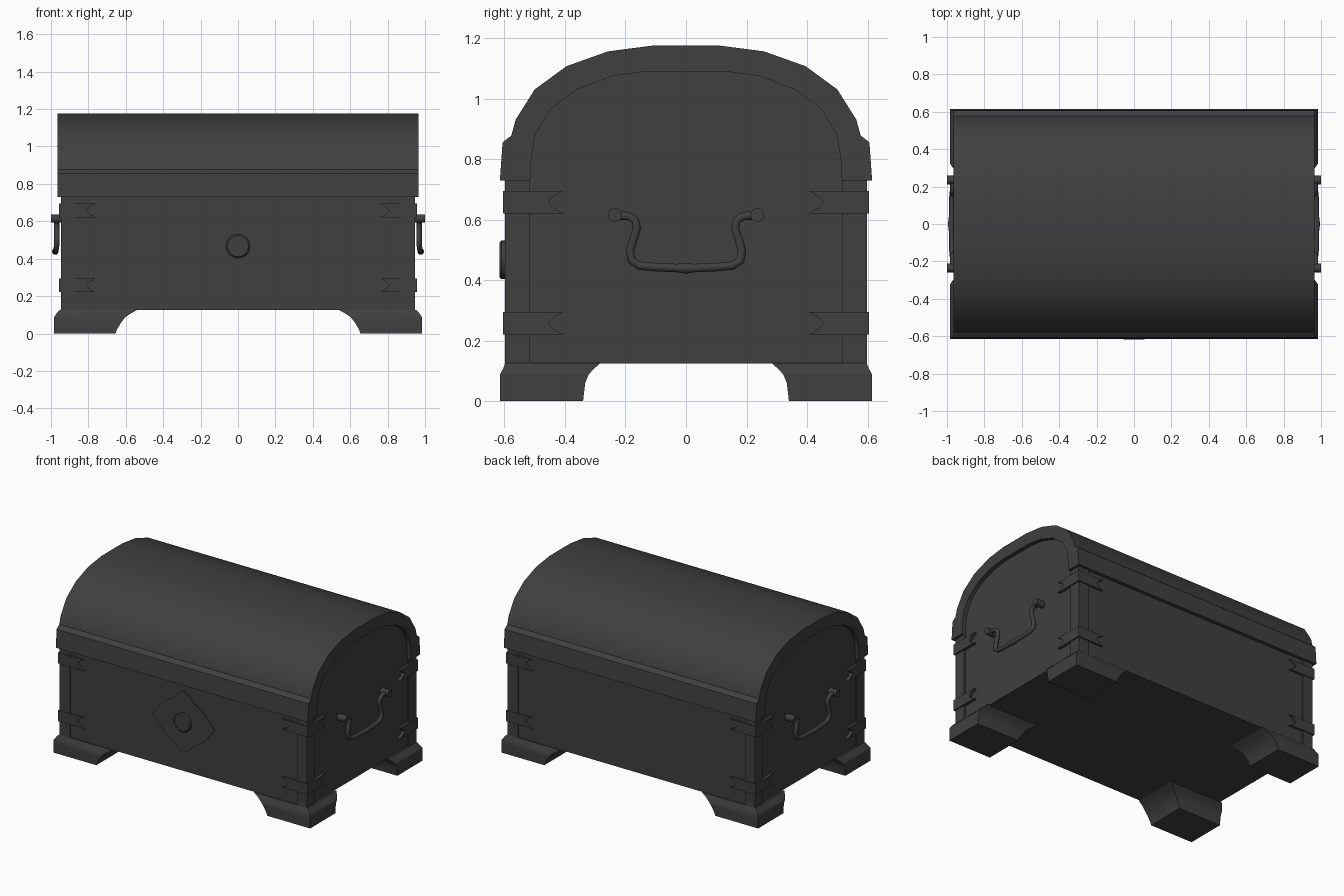
import bpy, bmesh, math
from mathutils import Vector

if "Cube" in bpy.data.objects:
    bpy.data.objects.remove(bpy.data.objects["Cube"])

dark = bpy.data.materials.new("dark_grey")
dark.diffuse_color = (0.05, 0.05, 0.05, 1)
dark.use_nodes = True
dark.node_tree.nodes["Principled BSDF"].inputs["Base Color"].default_value = dark.diffuse_color


def finish(name, bm, mirror=(), angle=30):
    bmesh.ops.recalc_face_normals(bm, faces=bm.faces)
    me = bpy.data.meshes.new(name)
    bm.to_mesh(me)
    bm.free()
    me.materials.append(dark)
    ob = bpy.data.objects.new(name, me)
    bpy.context.collection.objects.link(ob)
    bpy.ops.object.select_all(action='DESELECT')
    ob.select_set(True)
    bpy.context.view_layer.objects.active = ob
    bpy.ops.object.shade_smooth_by_angle(angle=math.radians(angle))
    if mirror:
        m = ob.modifiers.new("mirror", 'MIRROR')
        m.use_axis = ['x' in mirror, 'y' in mirror, False]
        m.use_mirror_merge = False
    return ob


def loft(bm, rings):
    loops = [[bm.verts.new(p) for p in r] for r in rings]
    n = len(loops[0])
    for a, b in zip(loops, loops[1:]):
        for i in range(n):
            j = (i + 1) % n
            bm.faces.new((a[i], a[j], b[j], b[i]))
    bm.faces.new(loops[0][::-1])
    bm.faces.new(loops[-1])


def prism(bm, pts, axis, a, b):
    place = {'x': lambda u, v, d: (d, u, v),
             'y': lambda u, v, d: (u, d, v),
             'z': lambda u, v, d: (u, v, d)}[axis]
    loft(bm, [[place(u, v, d) for u, v in pts] for d in (a, b)])


def both_sides(half):
    return half + [(-u, v) for u, v in reversed(half)]


# Arched end outlines, right half from the bottom up
outer = [(.615, .73), (.606, .855), (.577, .878), (.563, .93), (.5, 1.03),
         (.395, 1.107), (.257, 1.156), (.11, 1.175)]
inner = [(.515, .73), (.511, .8), (.498, .88), (.448, .965), (.36, 1.03),
         (.24, 1.075), (.125, 1.09)]

# Box body with arched end panels
bm = bmesh.new()
prism(bm, both_sides([(.59, .125), (.59, .73)] + inner), 'x', -.937, .937)
finish("chest_body", bm)

# Domed lid
bm = bmesh.new()
prism(bm, both_sides(outer) + both_sides(inner)[::-1], 'x', -.965, .965)
finish("lid", bm)

# Corner strips
bm = bmesh.new()
prism(bm, [(.947, -.598), (.947, -.515), (.93, -.515), (.93, -.58),
           (.87, -.58), (.87, -.598)], 'z', .125, .73)
finish("corner_strips", bm, "xy")

# Swallow-tailed metal brackets wrapping each corner
bm = bmesh.new()
for z in (.258, .658):
    def tail(edge, tip):
        notch = tip + math.copysign(.05, edge)
        mid = tip + math.copysign(.034, edge)
        return [(edge, z + .037), (tip, z + .037), (mid, z + .018), (notch, z),
                (mid, z - .018), (tip, z - .037), (edge, z - .037)]
    prism(bm, tail(.957, .76), 'y', -.605, -.58)
    prism(bm, tail(-.605, -.405), 'x', .93, .957)
finish("corner_brackets", bm, "xy")

# Flared block feet: z, outer x, outer y, inner x, inner y
bm = bmesh.new()
levels = [(0, .983, .615, .655, .34), (.02, .983, .615, .648, .338),
          (.06, .983, .615, .624, .333), (.088, .983, .615, .602, .322),
          (.108, .97, .604, .572, .303), (.126, .952, .597, .54, .283)]
loft(bm, [[(xo, -yo, z), (xo, -yi, z), (xi, -yi, z), (xi, -yo, z)]
          for z, xo, yo, xi, yi in levels])
finish("feet", bm, "xy")

# Lock plate with a wavy diamond outline
quarter = [(.237, 0), (.19, .06), (.145, .11), (.085, .143), (.045, .187)]
top = quarter + [(0, .213)] + [(-u, v) for u, v in reversed(quarter)]
plate = top + [(u, -v) for u, v in reversed(top[1:-1])]
bm = bmesh.new()
prism(bm, [(u, v + .467) for u, v in plate], 'y', -.597, -.58)
finish("lock_plate", bm)

# Round lock boss
bm = bmesh.new()
loft(bm, [[(r * math.cos(t), y, .467 + r * math.sin(t))
           for t in [math.tau * i / 24 for i in range(24)]]
          for y, r in ((-.58, .064), (-.61, .064), (-.617, .056))])
finish("lock_boss", bm)

# Drop handles: swept tube
half = [(.955, -.235, .615), (.968, -.235, .614), (.97, -.19, .612),
        (.97, -.168, .598), (.969, -.162, .572), (.968, -.174, .535),
        (.968, -.185, .498), (.97, -.18, .465), (.973, -.155, .448),
        (.975, -.1, .443), (.976, -.03, .44)]
path = [Vector(p) for p in half + [(.977, 0, .439)]
        + [(x, -y, z) for x, y, z in reversed(half)]]
rings = []
for i, p in enumerate(path[1:-1], 1):
    d = (path[i + 1] - path[i - 1])
    d.x = 0
    d.normalize()
    side = Vector((1, 0, 0))
    up = d.cross(side)
    r = .018 if i == len(half) else .0145
    rings.append([p + r * (side * math.cos(t) + up * math.sin(t))
                  for t in [math.tau * k / 10 for k in range(10)]])
bm = bmesh.new()
loft(bm, rings)
finish("handles", bm, "x", 50)

# Handle mounting pegs
bm = bmesh.new()
for y in (-.235, .235):
    prism(bm, [(y + .023 * math.cos(math.tau * k / 14),
                .615 + .023 * math.sin(math.tau * k / 14))
               for k in range(14)], 'x', .93, 1.0)
finish("handle_pegs", bm, "x")
